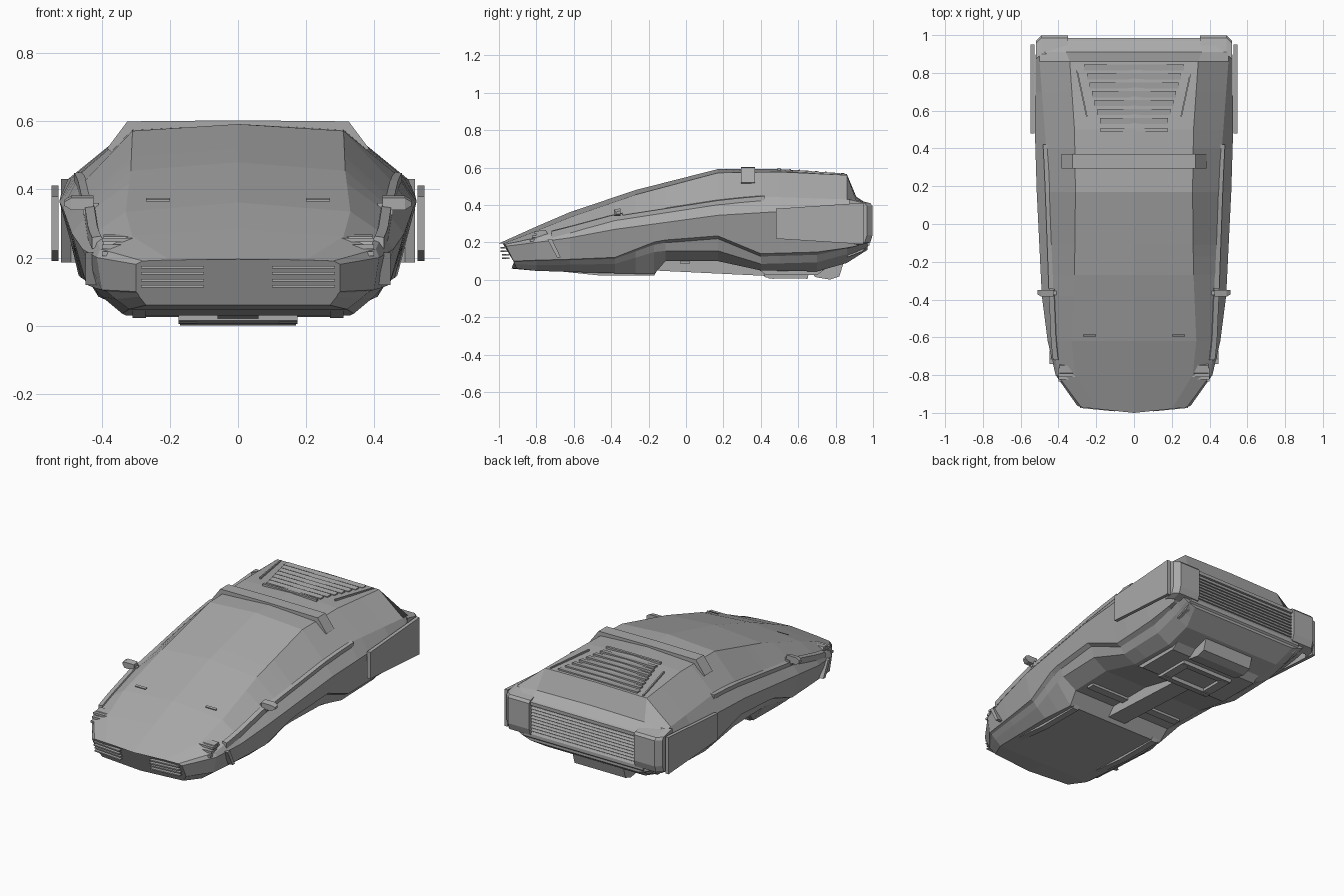
import bpy, bmesh, math
from mathutils import Vector

cube = bpy.data.objects.get("Cube")
if cube:
    bpy.data.objects.remove(cube, do_unlink=True)

paint = bpy.data.materials.new("body grey")
paint.use_nodes = True
GREY = (0.4, 0.4, 0.4, 1)
paint.diffuse_color = GREY
paint.node_tree.nodes["Principled BSDF"].inputs["Base Color"].default_value = GREY


def finish(name, bm):
    bmesh.ops.recalc_face_normals(bm, faces=bm.faces)
    mesh = bpy.data.meshes.new(name)
    bm.to_mesh(mesh)
    bm.free()
    mesh.materials.append(paint)
    ob = bpy.data.objects.new(name, mesh)
    bpy.context.collection.objects.link(ob)
    return ob


def loft(name, rings):
    """Skin closed rings of points and cap both ends."""
    bm = bmesh.new()
    rows = [[bm.verts.new(p) for p in ring] for ring in rings]
    n = len(rows[0])
    for a, b in zip(rows, rows[1:]):
        for i in range(n):
            j = (i + 1) % n
            bm.faces.new((a[i], a[j], b[j], b[i]))
    bm.faces.new(rows[0])
    bm.faces.new(rows[-1])
    return finish(name, bm)


def prism(name, profile, x0, x1):
    """Extrude a (y, z) outline from x0 to x1."""
    return loft(name, [[(x, y, z) for y, z in profile] for x in (x0, x1)])


def box(name, x0, x1, y0, y1, z0, z1):
    return prism(name, [(y0, z0), (y1, z0), (y1, z1), (y0, z1)], x0, x1)


def mirrored(ob):
    m = ob.modifiers.new("mirror", 'MIRROR')
    m.use_axis = (True, False, False)
    return ob


def lerp_path(path, y):
    """Piecewise linear lookup along the car's length."""
    for a, b in zip(path, path[1:]):
        if y <= b[0]:
            t = max(0, (y - a[0]) / (b[0] - a[0]))
            return [p + (q - p) * t for p, q in zip(a[1:], b[1:])]
    return list(path[-1][1:])


# Lengthwise lines of the body: y, x, z
ridge = [(-1, 0, .195), (-.8, 0, .285), (-.62, 0, .362), (-.27, 0, .48), (.17, 0, .592), (.5, 0, .592),
         (.86, 0, .565), (.91, 0, .445), (.97, 0, .405)]
roof_edge = [(-1, .2, .193), (-.8, .31, .262), (-.62, .33, .335), (-.27, .315, .455), (.17, .31, .572),
             (.5, .315, .577), (.86, .34, .56), (.91, .36, .44), (.97, .36, .405)]
shoulder = [(-1, .28, .19), (-.8, .405, .225), (-.62, .425, .27), (-.38, .435, .335), (.17, .455, .42),
            (.4, .465, .445), (.86, .5, .43), (.91, .5, .425), (.97, .48, .405)]
waist = [(-1, .3, .18), (-.8, .415, .2), (-.62, .457, .225), (-.38, .488, .27), (.17, .515, .345),
         (.5, .525, .365), (.91, .52, .385), (.97, .5, .385)]
sill = [(-1, .3, .1), (-.8, .4, .105), (-.62, .42, .11), (-.38, .445, .12), (-.15, .475, .21), (.17, .485, .235),
        (.4, .46, .14), (.75, .47, .15), (.91, .47, .18), (.97, .47, .21)]
sill_inner = [(-1, .295, .095), (-.8, .385, .1), (-.38, .425, .112), (-.15, .45, .195), (.17, .46, .22),
              (.4, .435, .125), (.75, .44, .135), (.97, .45, .2)]
skirt = [(-1, .29, .085), (-.8, .36, .078), (-.38, .4, .085), (-.15, .43, .155), (.17, .44, .155),
         (.4, .41, .085), (.75, .41, .095), (.97, .42, .18)]
floor = [(-1, .27, .06), (-.8, .32, .048), (-.38, .34, .035), (-.17, .33, .03), (-.11, .34, .1), (.17, .35, .1),
         (.4, .33, .05), (.7, .33, .045), (.86, .33, .09), (.97, .36, .16)]
lines = (roof_edge, shoulder, waist, sill, sill_inner, skirt, floor)


def section(y):
    half = [lerp_path(l, y) for l in lines]
    pts = [lerp_path(ridge, y)] + half + [(0, half[-1][1])] + [(-x, z) for x, z in reversed(half)]
    # The nose is swept back toward its corners and under the lip
    nose = (y < -.99)
    return [(x, y + (.1 * abs(x) + .5 * (.195 - z) if nose else 0), z) for x, z in pts]


stations = [-1, -.8, -.62, -.38, -.27, -.17, -.11, .17, .4, .5, .7, .86, .91, .97]
body = loft("body", [section(y) for y in stations])

# Roof hoop with angled ends
hoop = [(-.385, .52), (-.325, .6), (0, .603), (.325, .6), (.385, .52), (.36, .5), (0, .55), (-.36, .5)]
loft("roof_hoop", [[(x, y, z) for x, z in hoop] for y in (.295, .37)])

# Side plates beside the rear wings
mirrored(prism("side_plate", [(.48, .22), (.95, .19), (.95, .412), (.48, .38)], .527, .548))

# Rails along the window base
def rail(name, path, y0, y1, lift):
    ys = [y0 + (y1 - y0) * i / 6 for i in range(7)]
    rings = []
    for y in ys:
        x, z = lerp_path(path, y)
        rings.append([(x - .02, y, z - .005), (x + .015, y, z - .02), (x + .015, y, z - .004 + lift),
                      (x - .012, y, z + lift)])
    return mirrored(loft(name, rings))


rail("door_rail", shoulder, -.72, -.34, .018)
rail("window_rail", shoulder, -.34, .42, .008)

# Front wheel arch edge, from hood corner to sill
mirrored(prism("fender_edge", [(-.74, .215), (-.715, .215), (-.67, .12), (-.69, .12)], .36, .448))

# Mirrors on short stalks
mirrored(box("mirror_stalk", .41, .455, -.375, -.355, .325, .36))
mirrored(loft("mirror", [[(x, y, z) for y, z in ((-.385 + s, .34 + s), (-.35, .34 + s), (-.35, .382 - s),
                                               (-.385 + s, .375 - s))]
                         for x, s in ((.425, 0), (.49, 0), (.51, .012))]))

# Raised headlights at the hood corners
for i in range(3):
    z = .205 + .02 * i
    mirrored(box("headlight_bar_%d" % (i + 1), .305, .4, -.835 + .012 * i, -.76, z, z + .013))
mirrored(prism("headlight_housing", [(-.82, .2), (-.72, .2), (-.75, .268), (-.79, .262)], .31, .395))

# Slotted nose lamps
for row, z in enumerate((.112, .15)):
    y = -.98 + .25 * (.15 - z)
    for edge in (0, .018):
        zz = z + edge
        ring = lambda x, dy: [(x, y + dy + .01, zz), (x, y + dy - .012, zz), (x, y + dy - .012, zz + .007),
                              (x, y + dy + .01, zz + .007)]
        mirrored(loft("nose_lamp_%d" % row, [ring(.1, 0), ring(.285, .018)]))

# Wiper pads and seam on the windscreen
mirrored(prism("wiper", [(-.595, .365), (-.585, .37), (-.585, .375), (-.595, .37)], .2, .27))

# Rear deck louvres and side fins
for i in range(7):
    y = .53 + i * .047
    z = lerp_path(ridge, y)[1]
    w = .18 + .014 * i
    prism("deck_louvre_%d" % (i + 1), [(y, z - .012), (y + .032, z - .012), (y + .032, z + .003), (y, z - .001)], -w, w)
mirrored(loft("deck_fin", [[(x - .004, y, z - .02), (x + .004, y, z - .02), (x + .004, y, z), (x - .004, y, z)]
                           for x, y, z in ((.25, .57, .588), (.31, .85, .568))]))
box("roof_lip", -.18, .18, .49, .505, .58, .597)

# Rear bumper: corner blocks, ledge and louvred panel
corner = [(.93, .185), (.985, .2), (.998, .24), (.998, .395), (.985, .41), (.9, .43)]
mirrored(loft("rear_corner", [[(x, y - s, z) for y, z in corner] for x, s in ((.35, 0), (.49, 0), (.52, .03))]))
prism("rear_ledge", [(.93, .38), (.985, .38), (.985, .4), (.91, .425)], -.36, .36)
for i in range(9):
    z = .205 + i * .019
    prism("rear_louvre_%d" % (i + 1), [(.96, z), (.98, z), (.972, z + .013), (.96, z + .013)], -.35, .35)
prism("rear_bumper", [(.86, .12), (.94, .15), (.98, .185), (.98, .205), (.9, .205)], -.4, .4)

# Underside: front tray, spine, cross bar and rear engine frame
mirrored(prism("front_skid", [(-.72, .05), (-.45, .022), (-.17, .022), (-.15, .06)], .27, .31))
prism("spine", [(-.17, .05), (.45, .02), (.45, .1), (-.17, .13)], -.06, .06)
box("cross_bar", -.32, .32, -.03, .02, .085, .12)
prism("engine_tray", [(.38, .06), (.43, .025), (.7, .025), (.76, .07)], -.3, .3)
for y in (.42, .6):
    prism("engine_frame_%s" % ("front" if y < .5 else "rear"),
          [(y, .015), (y + .05, .004), (y + .06, .06), (y, .06)], -.175, .175)
mirrored(box("engine_frame_side", .12, .175, .44, .63, .008, .05))
prism("rear_keel", [(.66, .06), (.69, .015), (.77, .001), (.82, .018), (.845, .1), (.7, .1)], -.17, .17)
